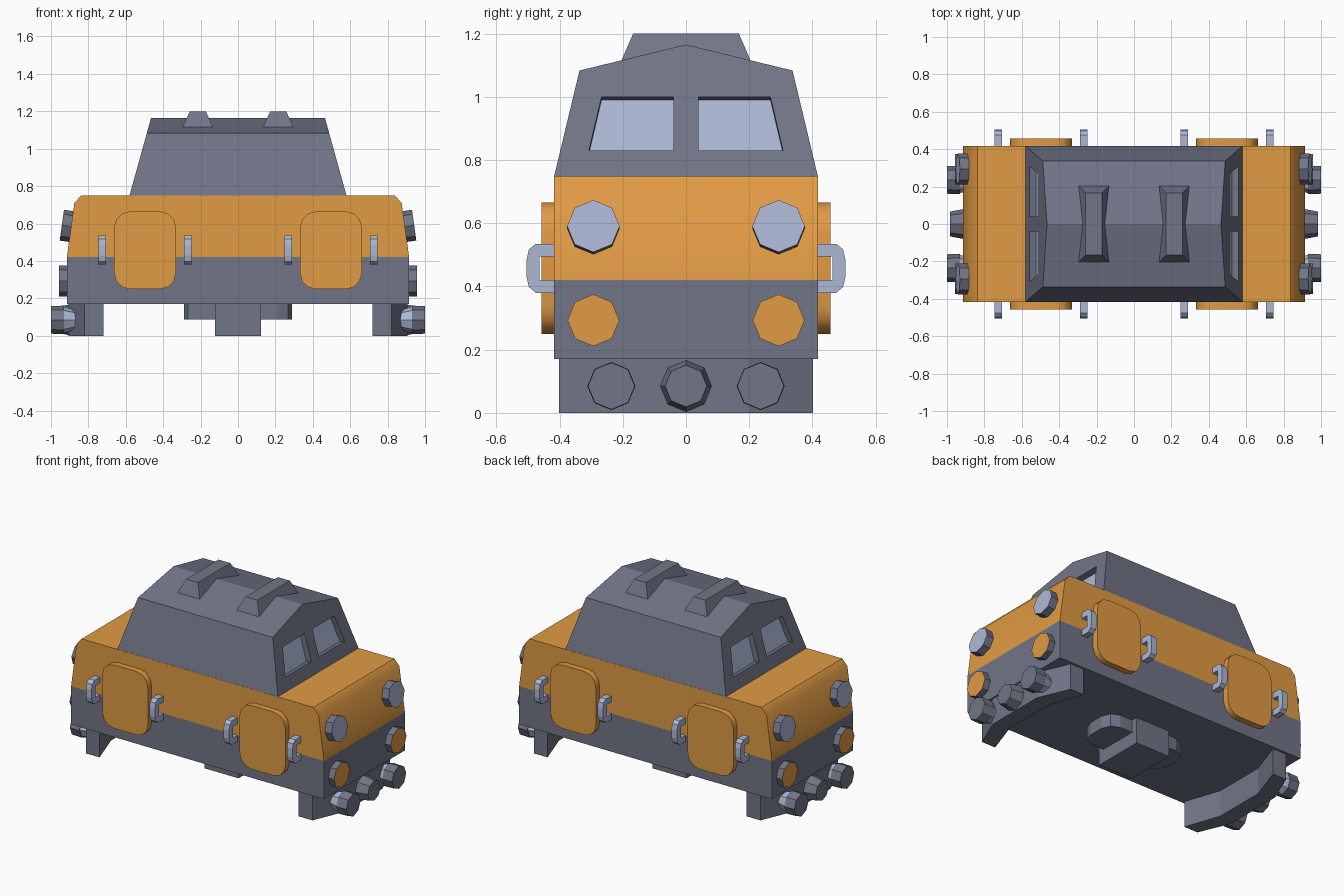
import bpy, bmesh, math
from mathutils import Vector

if "Cube" in bpy.data.objects:
    bpy.data.objects.remove(bpy.data.objects["Cube"])


def material(name, rgb):
    m = bpy.data.materials.new(name)
    m.diffuse_color = (*rgb, 1)
    m.use_nodes = True
    m.node_tree.nodes["Principled BSDF"].inputs["Base Color"].default_value = m.diffuse_color
    return m


GREY = material("slate_grey", (0.165, 0.18, 0.245))
ORANGE = material("warm_orange", (0.75, 0.325, 0.058))
PALE = material("pale_blue_grey", (0.41, 0.48, 0.66))


def finish(name, bm, mats, rule=None, smooth=False):
    bmesh.ops.recalc_face_normals(bm, faces=bm.faces)
    if rule:
        for f in bm.faces:
            f.material_index = rule(f)
    me = bpy.data.meshes.new(name)
    bm.to_mesh(me)
    bm.free()
    for m in mats:
        me.materials.append(m)
    ob = bpy.data.objects.new(name, me)
    bpy.context.collection.objects.link(ob)
    if smooth:
        bpy.ops.object.select_all(action='DESELECT')
        ob.select_set(True)
        bpy.context.view_layer.objects.active = ob
        bpy.ops.object.shade_smooth_by_angle(angle=math.radians(35))
    return ob


def loft(rings, bm=None):
    """Closed solid through rings that have equal point counts."""
    bm = bm or bmesh.new()
    vs = [[bm.verts.new(p) for p in r] for r in rings]
    n = len(vs[0])
    for a, b in zip(vs, vs[1:]):
        for i in range(n):
            j = (i + 1) % n
            bm.faces.new((a[i], a[j], b[j], b[i]))
    bm.faces.new(vs[0])
    bm.faces.new(vs[-1])
    return bm


def prism(pts, axis, lo, hi):
    """Extrude a 2D outline along one axis."""
    def put(p, d):
        c = list(p)
        c.insert(axis, d)
        return c
    return loft([[put(p, d) for p in pts] for d in (lo, hi)])


def disc(name, start, end, r1, r2, side, face, smooth=False):
    """Eight-sided drum from start to end, its outer face in its own colour."""
    start, end = Vector(start), Vector(end)
    d = (end - start).normalized()
    u = Vector((0, 1, 0))
    w = d.cross(u)
    ring = lambda c, r: [c + r * (u * math.cos(k * math.pi / 4) + w * math.sin(k * math.pi / 4))
                         for k in range(8)]
    bm = loft([ring(start, r1), ring(end, r2)])
    return finish(name, bm, [side, face], lambda f: int(f.normal.dot(d) > 0.9), smooth)


def rounded_rect(cx, cz, hx, hz, r, seg):
    out = []
    for q, (sx, sz) in enumerate(((1, 1), (-1, 1), (-1, -1), (1, -1))):
        for k in range(seg + 1):
            a = math.pi / 2 * (q + k / seg)
            out.append((cx + sx * (hx - r) + r * math.cos(a), cz + sz * (hz - r) + r * math.sin(a)))
    return out


# Hull: grey below the waist line, orange above
half = [(0.915, 0.17), (0.915, 0.42), (0.875, 0.71), (0.838, 0.75)]
bm = prism(half + [(-x, z) for x, z in reversed(half)], 1, -0.418, 0.418)
bmesh.ops.bisect_plane(bm, geom=bm.verts[:] + bm.edges[:] + bm.faces[:],
                       plane_co=(0, 0, 0.42), plane_no=(0, 0, 1))
finish("hull", bm, [GREY, ORANGE], lambda f: int(f.calc_center_median().z > 0.42), True)


# Cab with sloping ends and ridged roof
def end_x(z):
    return 0.58 - (z - 0.75) * 0.115 / 0.415


section = [(-0.418, 0.745), (0.418, 0.745), (0.337, 1.083), (0, 1.165), (-0.337, 1.083)]
cab = finish("cab", loft([[(s * end_x(z), y, z) for y, z in section] for s in (-1, 1)]), [GREY])

# Window recesses cut square to the sloping ends, with glass at the bottom
pane = [(0.04, 0.83), (0.307, 0.83), (0.267, 1.0), (0.04, 1.0)]
cut = bmesh.new()
for s in (-1, 1):
    normal = Vector((s * 0.415, 0, 0.115)).normalized()
    for t in (-1, 1):
        base = [Vector((s * end_x(z), t * y, z)) for y, z in pane]
        at = lambda d: [p + normal * d for p in base]
        loft([at(0.05), at(-0.04)], cut)
        finish("window_glass", loft([at(-0.044), at(-0.036)]), [PALE])
cutter = finish("window_cutter", cut, [GREY])
cutter.hide_render = True
mod = cab.modifiers.new("windows", 'BOOLEAN')
mod.operation = 'DIFFERENCE'
mod.solver = 'EXACT'
mod.object = cutter
bpy.context.view_layer.objects.active = cab
bpy.ops.object.modifier_apply(modifier=mod.name)
bpy.data.objects.remove(cutter)

# Roof vents
for s in (-1, 1):
    rings = [[(s * 0.215 + i * hx, j * hy, z) for i, j in ((-1, -1), (1, -1), (1, 1), (-1, 1))]
             for hx, hy, z in ((0.082, 0.205, 1.113), (0.043, 0.167, 1.2))]
    finish("roof_vent", loft(rings), [GREY])

# Doors and grab handles on both sides
grip = [(0.41, 0.38), (0.475, 0.38), (0.497, 0.398), (0.504, 0.43), (0.504, 0.485), (0.497, 0.517),
        (0.475, 0.535), (0.41, 0.535), (0.41, 0.495), (0.463, 0.495), (0.463, 0.42), (0.41, 0.42)]
for t in (-1, 1):
    for s in (-1, 1):
        door = rounded_rect(s * 0.497, 0.457, 0.165, 0.208, 0.085, 3)
        finish("side_door", prism(door, 1, t * 0.40, t * 0.457), [ORANGE], None, True)
        for x in (0.268, 0.727):
            finish("grab_handle", prism([(t * y, z) for y, z in grip], 0, s * x - 0.02, s * x + 0.02),
                   [PALE])

# Ends: plough, lamps, buffers and coupling
blade = [(0.82, -0.402), (0.905, -0.2), (0.905, 0.2), (0.82, 0.402),
         (0.72, 0.402), (0.80, 0.17), (0.80, -0.17), (0.72, -0.402)]
for s in (-1, 1):
    finish("plough", prism([(s * x, y) for x, y in blade], 2, 0, 0.175), [GREY])
    disc("coupling", (s * 0.89, 0, 0.085), (s * 0.985, 0, 0.085), 0.084, 0.066, GREY, GREY)
    for t in (-1, 1):
        y = t * 0.293
        disc("head_lamp", (s * 0.87, y, 0.581), (s * 0.942, y, 0.591), 0.083, 0.083, GREY, PALE)
        disc("marker_lamp", (s * 0.89, y, 0.293), (s * 0.957, y, 0.293), 0.082, 0.082, GREY, ORANGE)
        y = t * 0.236
        disc("buffer_shaft", (s * 0.86, y, 0.085), (s * 0.935, y, 0.085), 0.05, 0.072, PALE, PALE)
        disc("buffer_head", (s * 0.93, y, 0.085), (s * 1.0, y, 0.085), 0.076, 0.074, GREY, GREY)

# Underframe: chamfered plate and mounting block
plate = rounded_rect(0, 0, 0.29, 0.13, 0.08, 2)
finish("under_plate", prism(plate, 2, 0.088, 0.18), [GREY])
block = [(-0.123, -0.17), (0.123, -0.17), (0.123, 0.17), (-0.123, 0.17)]
finish("under_block", prism(block, 2, 0, 0.18), [GREY])
